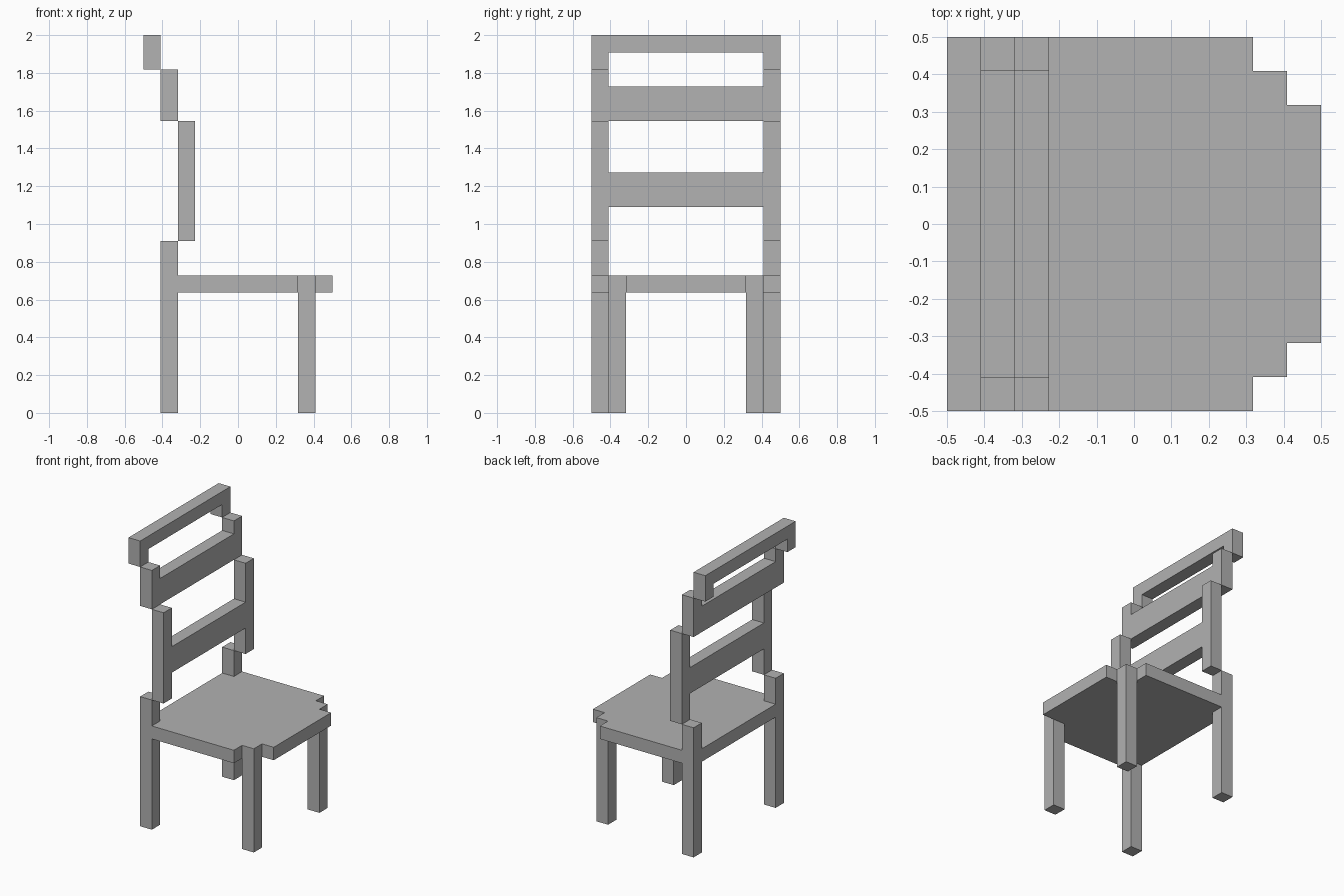
import bpy
import bmesh
from mathutils import Vector

default_cube = bpy.data.objects.get("Cube")
if default_cube:
    bpy.data.objects.remove(default_cube, do_unlink=True)

CELL = 1 / 11      # the chair is built on a grid of cubes
HALF = 5.5         # half the chair's width in cells

grey = bpy.data.materials.new("plain grey")
grey.use_nodes = True
colour = (0.445, 0.445, 0.445, 1)
grey.diffuse_color = colour
grey.node_tree.nodes["Principled BSDF"].inputs["Base Color"].default_value = colour


def extrude_outline(name, points, depth):
    """Extrude a closed outline of grid points by a depth vector."""
    bm = bmesh.new()
    face = bm.faces.new([bm.verts.new(Vector(p) * CELL) for p in points])
    result = bmesh.ops.extrude_face_region(bm, geom=[face], use_keep_orig=True)
    moved = [v for v in result["geom"] if isinstance(v, bmesh.types.BMVert)]
    bmesh.ops.translate(bm, verts=moved, vec=Vector(depth) * CELL)
    bmesh.ops.recalc_face_normals(bm, faces=bm.faces[:])
    mesh = bpy.data.meshes.new(name)
    bm.to_mesh(mesh)
    bm.free()
    mesh.materials.append(grey)
    obj = bpy.data.objects.new(name, mesh)
    bpy.context.collection.objects.link(obj)
    return obj


def mirrored(half):
    """Complete a half outline of (y, other) pairs across y = 0."""
    return half + [(-y, other) for y, other in reversed(half)]


def back_section(name, x, half):
    outline = [(x, y, z) for y, z in mirrored(half)]
    return extrude_outline(name, outline, (1, 0, 0))


def leg(name, x, y, height):
    outline = [(x, y, 0), (x + 1, y, 0), (x + 1, y + 1, 0), (x, y + 1, 0)]
    return extrude_outline(name, outline, (0, 0, height))


# Seat with stepped front corners, notched around the back legs
inner = HALF - 1
seat_half = [(inner, -4.5), (inner, -3.5), (HALF, -3.5), (HALF, 3.5),
             (inner, 3.5), (inner, 4.5), (3.5, 4.5), (3.5, HALF)]
extrude_outline("seat", [(x, y, 7) for y, x in mirrored(seat_half)], (0, 0, 1))

# Legs: the back pair rises above the seat
for side, back_y, front_y in (("left", 4.5, 3.5), ("right", -5.5, -4.5)):
    leg("back_leg_" + side, -4.5, back_y, 10)
    leg("front_leg_" + side, 3.5, front_y, 7)

# Backrest: three frames stepping backwards
back_section("lower_back_frame", -3.5,
             [(inner, 12), (inner, 10), (HALF, 10), (HALF, 17), (inner, 17), (inner, 14)])
back_section("middle_back_frame", -4.5,
             [(HALF, 17), (HALF, 20), (inner, 20), (inner, 19)])
back_section("top_back_frame", -5.5,
             [(inner, 21), (inner, 20), (HALF, 20), (HALF, 22)])
